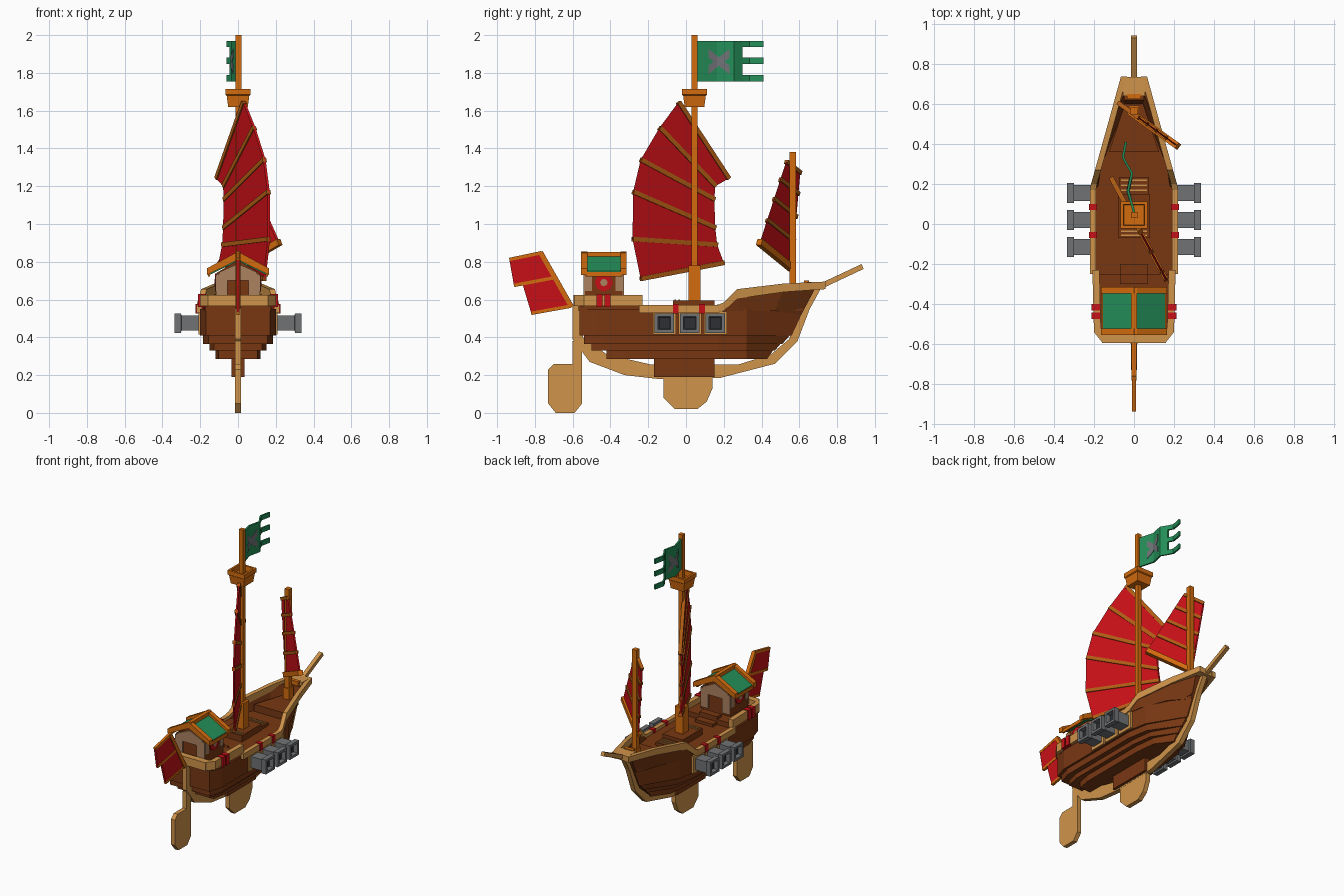
import bpy, bmesh, math
from mathutils import Vector

if "Cube" in bpy.data.objects:
    bpy.data.objects.remove(bpy.data.objects["Cube"])


def material(name, r, g, b):
    m = bpy.data.materials.new(name)
    lin = [((c / 255 + 0.055) / 1.055) ** 2.4 for c in (r, g, b)]
    m.diffuse_color = (*lin, 1)
    m.use_nodes = True
    m.node_tree.nodes["Principled BSDF"].inputs["Base Color"].default_value = m.diffuse_color
    return m


BROWN = material("dark brown wood", 120, 55, 18)
TAN = material("tan wood", 208, 148, 74)
ORANGE = material("orange wood", 212, 108, 14)
BAMBOO = material("bamboo brown", 175, 92, 20)
RED = material("red cloth", 198, 16, 22)
GREEN = material("green", 36, 142, 88)
GREY = material("iron grey", 112, 114, 117)
DARK = material("dark iron", 45, 48, 53)
BEIGE = material("beige", 172, 130, 96)


def build(name, mat, solids, mirror=False):
    """Each solid is a list of equal-length rings, lofted and capped."""
    bm = bmesh.new()
    for rings in solids:
        vs = [[bm.verts.new(p) for p in r] for r in rings]
        n = len(vs[0])
        for a, b in zip(vs, vs[1:]):
            for i in range(n):
                j = (i + 1) % n
                bm.faces.new((a[i], a[j], b[j], b[i]))
        bm.faces.new(vs[0])
        bm.faces.new(vs[-1])
    bmesh.ops.recalc_face_normals(bm, faces=bm.faces)
    me = bpy.data.meshes.new(name)
    bm.to_mesh(me)
    bm.free()
    me.materials.append(mat)
    ob = bpy.data.objects.new(name, me)
    bpy.context.collection.objects.link(ob)
    if mirror:
        ob.modifiers.new("mirror", 'MIRROR').use_axis = (True, False, False)
    return ob


def box(x0, x1, y0, y1, z0, z1):
    return [[(x0, y0, z), (x1, y0, z), (x1, y1, z), (x0, y1, z)] for z in (z0, z1)]


def slab_x(profile, x0, x1):
    return [[(x, y, z) for y, z in profile] for x in (x0, x1)]


def slab_y(profile, y0, y1):
    return [[(x, y, z) for x, z in profile] for y in (y0, y1)]


def bar(p, q, r):
    p, q = Vector(p), Vector(q)
    d = (q - p).normalized()
    u = d.cross(Vector((0, 0, 1)) if abs(d.z) < 0.95 else Vector((0, 1, 0))).normalized()
    v = d.cross(u)
    return [[c + (u * a + v * b) * r for a, b in ((-1, -1), (1, -1), (1, 1), (-1, 1))]
            for c in (p, q)]


def wall(pts, t):
    return [[(x, y, zb), (x - t, y, zb), (x - t, y, zt), (x, y, zt)] for x, y, zb, zt in pts]


# Stepped hull layers: bottom, top, half width, stern, bow at bottom, bow at top
def outline(hw, ys, yb, z):
    half = [(hw * .85, ys), (hw, ys + .1), (hw, .17), (hw * .86, .32), (.025, yb)]
    return [(x, y, z) for x, y in half] + [(-x, y, z) for x, y in reversed(half)]


layers = [(.285, .33, .12, -.42, .43, .46), (.33, .365, .15, -.50, .47, .50),
          (.365, .41, .185, -.54, .51, .55), (.41, .55, .2, -.565, .56, .625)]
build("hull", BROWN, [[outline(w, s, b0, z0), outline(w, s, b1, z1)]
                      for z0, z1, w, s, b0, b1 in layers])
build("hull_bottom_block", BROWN, [box(-.035, .035, -.17, .15, .19, .29)])

# Bow bulwark flaring up to the rim, and the raised decks
bow = [((.2, .18, .54), (.21, .19, .565)), ((.185, .28, .54), (.19, .28, .63)),
       ((.11, .47, .54), (.12, .52, .66)), ((.03, .61, .52), (.055, .69, .67))]
build("bow_bulwark", BROWN, [[[(a[0], a[1], a[2]), (a[0] - .02, a[1], a[2]),
                               (b[0] - .02, b[1], b[2]), b] for a, b in bow]], True)
build("stem_filler", BROWN, [[[(-.03, .58, .53), (.03, .58, .53), (.03, .61, .53), (-.03, .61, .53)],
                              [(-.05, .62, .67), (.05, .62, .67), (.05, .69, .67), (-.05, .69, .67)]]])
build("bow_deck", BROWN, [[[(x, y, z) for x, y in ((-.125, .36), (.125, .36), (.04, .62), (-.04, .62))]
                           for z in (.54, .6)]])
build("aft_deck", BROWN, [box(-.175, .175, -.57, -.25, .54, .585),
                          box(-.07, .07, -.30, -.25, .58, .605),
                          box(-.07, .07, -.26, -.2, .54, .57)])

# Gunwale rim
build("rim", TAN, [
    wall([(.16, -.59, .565, .625), (.2, -.54, .565, .625), (.208, -.23, .565, .625)], .035),
    wall([(.22, -.25, .53, .572), (.22, .17, .53, .572), (.215, .20, .54, .585),
          (.195, .27, .605, .655), (.125, .52, .64, .685), (.065, .738, .655, .695)], .03)], True)
build("stern_rim", TAN, [box(-.16, .16, -.595, -.55, .565, .625)])
build("bow_cap", TAN, [box(-.055, .055, .64, .735, .656, .694)])
build("bow_cleat", ORANGE, [box(-.035, .035, .625, .65, .6, .7)])
build("bowsprit", TAN, [bar((0, .69, .66), (0, .935, .775), .014)])
build("rim_bands", RED, [box(.17, .213, y, y + .032, .56, .63) for y in (-.475, -.432)]
      + [box(.186, .225, y, y + .03, .525, .577) for y in (-.07, .07)], True)

# Keel, rudder and centreboard
keel = [(-.60, .57), (-.60, .39), (-.51, .27), (-.325, .2), (-.15, .18), (.18, .185), (.47, .26),
        (.59, .38), (.655, .55), (.715, .66), (.64, .66), (.6, .52), (.545, .39), (.45, .31),
        (.28, .257), (-.19, .257), (-.42, .31), (-.545, .40), (-.545, .57)]
rudder = [(-.6, .38), (-.6, .26), (-.70, .26), (-.73, .23), (-.73, .05), (-.69, 0), (-.59, 0),
          (-.55, .05), (-.55, .38)]
board = [(-.12, .2), (-.12, .08), (-.06, .02), (.06, .02), (.11, .06), (.14, .13), (.14, .2)]
build("keel", TAN, [slab_x(keel, -.017, .017)])
build("rudder", TAN, [slab_x(rudder, -.015, .015)])
build("centreboard", TAN, [slab_x(board, -.016, .016)])


# Cannons with recessed muzzles and their gunports
def square(x, y, h):
    return [(x, y + a * h, .475 + b * h) for a, b in ((-1, -1), (1, -1), (1, 1), (-1, 1))]


guns = (-.115, .02, .155)
build("cannons", GREY, [[square(x, y, h) for x, h in
      ((.19, .04), (.3, .04), (.301, .051), (.335, .051), (.335, .034), (.3, .03))]
      for y in guns], True)
build("cannon_bores", DARK, [[square(.3, y, .029), square(.308, y, .029)] for y in guns], True)
build("gunports", TAN, [[square(.195, y, .061), square(.21, y, .061)] for y in guns], True)

# Stern cabin with pitched roof
gable = [(-.115, .58), (.115, .58), (.115, .74), (0, .81), (-.115, .74)]
build("cabin", BROWN, [slab_y(gable, -.535, -.335)])
build("roof", GREEN, [slab_y([(0, .835), (.155, .75), (.155, .728), (0, .805)], -.525, -.345)], True)
trim = [(0, .855), (.165, .765), (.165, .73), (0, .81)]
build("roof_trim", ORANGE, [slab_y(trim, -.555, -.522), slab_y(trim, -.348, -.315),
                            box(.148, .16, -.53, -.34, .722, .745)], True)
build("roof_ridge", ORANGE, [box(-.014, .014, -.55, -.32, .815, .852)])
ends = ((-.543, -.534), (-.336, -.327))
build("cabin_frame", BEIGE, [box(.055, .116, a, b, .6, .735) for a, b in ends]
      + [slab_y([(0, .70), (.1, .70), (.1, .745), (0, .79)], a, b) for a, b in ends]
      + [box(.11, .12, a, a + .04, .645, .725) for a in (-.538, -.372)], True)


def disc(x0, x1, r):
    return [[(x, -.435 + r * math.cos(i * math.pi / 4), .69 + r * math.sin(i * math.pi / 4))
             for i in range(8)] for x in (x0, x1)]


build("cabin_window", RED, [disc(.11, .121, .048)], True)
build("window_centre", BEIGE, [disc(.12, .125, .02)], True)

# Main mast, deck fittings and lookout
build("mast_base", BROWN, [box(-.08, .08, -.07, .15, .54, .595)])
build("deck_hatch", BROWN, [box(-.075, .075, .15, .235, .54, .57)])
build("hatch_slats", TAN, [box(-.065, .065, y, y + .008, .565, .575) for y in (.165, .19, .215)]
      + [box(-.065, .065, y, y + .008, .59, .6) for y in (-.06, -.04)])
build("main_mast", ORANGE, [box(-.014, .018, .03, .06, .58, 2.0),
                            box(-.03, .034, .013, .077, .58, .78)])
build("lookout", ORANGE, [[[(a * h, .045 + b * h, z) for a, b in ((-1, -1), (1, -1), (1, 1), (-1, 1))]
      for h, z in ((.052, 1.62), (.06, 1.68), (.067, 1.685), (.067, 1.715), (.052, 1.715), (.05, 1.68))]])


# Battened sails, each lying in a slanted upright plane
def sail(name, pairs, x0, y0, slope, r):
    def at(p, off=0):
        return (x0 + slope * (p[0] - y0) + off, p[0], p[1])
    panels, bars = [], []
    for (l0, r0), (l1, r1) in zip(pairs, pairs[1:]):
        panels.append([[at(p, o) for p in (l0, r0, r1, l1)] for o in (-.006, .006)])
    for l, q in pairs:
        bars.append(bar(at(l), at(q), r))
    build(name, RED, panels)
    build(name + "_battens", BAMBOO, bars)


sail("main_sail", [((-.24, .71), (.20, .795)), ((-.283, .92), (.165, .89)),
                   ((-.28, 1.17), (.155, .98)), ((-.24, 1.34), (.15, 1.13)),
                   ((-.14, 1.51), (.155, 1.2)), ((-.04, 1.645), (.225, 1.24))], 0, .02, -.54, .012)
left, right = [(.39, .90), (.53, 1.33)], [(.56, .765), (.605, 1.27)]


def along(seg, t):
    return tuple(a + (b - a) * t for a, b in zip(*seg))


sail("fore_sail", [(along(left, t), along(right, t)) for t in (0, .28, .54, .78, 1)],
     -.085, .61, -1.37, .011)
build("fore_sail_boom", ORANGE, [bar((.22, .388, .905), (-.02, .56, .765), .017)])
build("fore_mast", ORANGE, [box(-.017, .017, .548, .583, .58, 1.38),
                            box(-.024, .024, .54, .591, .58, .68)])

# Small stern sail with its leaning spar
build("stern_sail", RED, [
    slab_x([(-.935, .81), (-.77, .84), (-.70, .72), (-.91, .67)], -.007, .007),
    slab_x([(-.865, .68), (-.71, .72), (-.625, .57), (-.82, .53)], -.007, .007)])
build("stern_sail_spars", ORANGE, [bar((0, -.77, .85), (0, -.605, .56), .013),
                                   bar((0, -.935, .812), (0, -.765, .848), .009),
                                   bar((0, -.82, .527), (0, -.61, .565), .009),
                                   bar((0, -.91, .675), (0, -.70, .715), .009)])

# Folded flag with three tails and a plain grey cross
folds = [(.0, .06), (-.03, .165), (-.01, .255), (-.038, .30), (-.055, .335), (-.04, .41)]


def fold_x(y):
    for (xa, ya), (xb, yb) in zip(folds, folds[1:]):
        if y <= yb:
            return xa + (xb - xa) * (y - ya) / (yb - ya)


def cloth(pts, t):
    return [[(fold_x(y) - t, y, a), (fold_x(y) + t, y, a), (fold_x(y) + t, y, b),
             (fold_x(y) - t, y, b)] for y, a, b in pts]


build("flag", GREEN, [cloth([(y, 1.755, 1.97) for _, y in folds[:4]], .006)]
      + [cloth([(y, a, a + .033) for _, y in folds[3:]], .006) for a in (1.755, 1.848, 1.937)])
build("flag_cross", GREY, [cloth([(y, 1.86 + s * (y - .175) - .023, 1.86 + s * (y - .175) + .023)
                                  for y in (.12, .165, .23)], .009) for s in (.8, -.8)])
